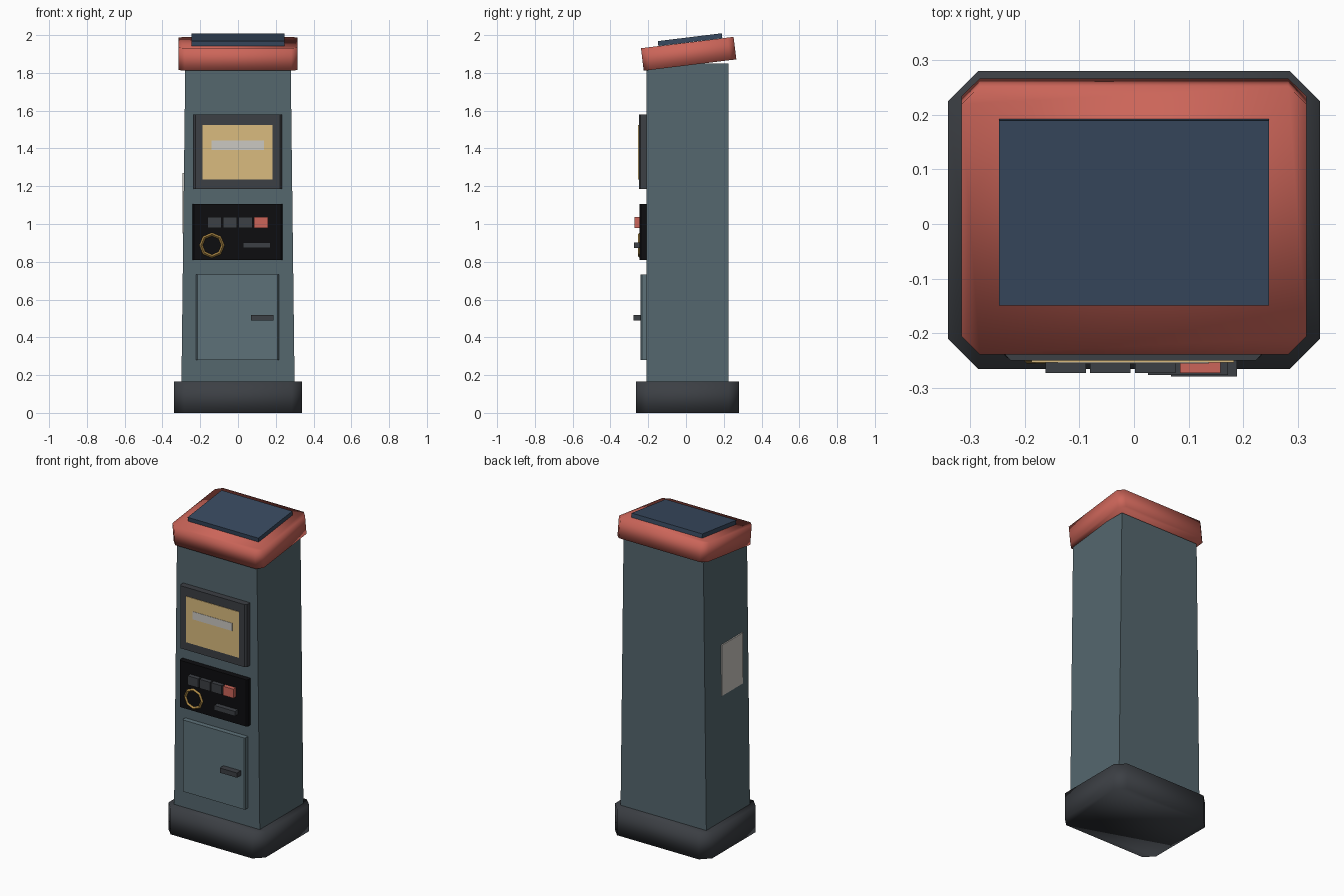
import bpy, bmesh, math
from mathutils import Matrix, Vector

if "Cube" in bpy.data.objects:
    bpy.data.objects.remove(bpy.data.objects["Cube"])


def material(name, rgb):
    m = bpy.data.materials.new(name)
    m.diffuse_color = (*rgb, 1)
    m.use_nodes = True
    m.node_tree.nodes["Principled BSDF"].inputs["Base Color"].default_value = m.diffuse_color
    return m


TEAL = material("teal", (0.09, 0.135, 0.155))
DOOR = material("door_teal", (0.11, 0.165, 0.19))
RED = material("red", (0.60, 0.13, 0.10))
DARK = material("charcoal", (0.045, 0.05, 0.058))
BLACK = material("black", (0.004, 0.004, 0.005))
NAVY = material("navy", (0.04, 0.068, 0.115))
GOLD = material("screen_gold", (0.70, 0.50, 0.21))
BRASS = material("brass", (0.42, 0.25, 0.06))
PALE = material("pale", (0.60, 0.58, 0.54))


def box(name, x, y, z, mat, corner=0, edge_axis=2, taper=1, tilt=0, smooth=False):
    """Box from min/max ranges; chamfers the edges parallel to edge_axis."""
    lo, hi = Vector((x[0], y[0], z[0])), Vector((x[1], y[1], z[1]))
    size, mid = hi - lo, (lo + hi) / 2
    bm = bmesh.new()
    bmesh.ops.create_cube(bm, size=1, matrix=Matrix.Diagonal((*size, 1)))
    for v in bm.verts:
        if v.co.z > 0:
            v.co.x *= taper
    if corner:
        edges = [e for e in bm.edges
                 if abs((e.verts[0].co - e.verts[1].co).normalized()[edge_axis]) > 0.9]
        bmesh.ops.bevel(bm, geom=edges, offset=corner, segments=1, affect='EDGES')
    for f in bm.faces:
        f.smooth = smooth
    me = bpy.data.meshes.new(name)
    bm.to_mesh(me)
    bm.free()
    ob = bpy.data.objects.new(name, me)
    ob.location = mid
    ob.rotation_euler.x = tilt
    me.materials.append(mat)
    bpy.context.collection.objects.link(ob)
    return ob


# plinth and tapered cabinet
box("base_plinth", (-0.34, 0.34), (-0.265, 0.28), (0, 0.165), DARK, corner=0.055, smooth=True)
box("cabinet_body", (-0.30, 0.30), (-0.21, 0.225), (0.12, 1.85), TEAL, taper=0.93)

# sloping cap with solar panel
TILT = math.radians(7)
box("sloped_cap", (-0.315, 0.315), (-0.233, 0.261), (1.841, 1.961), RED,
    corner=0.033, tilt=TILT, smooth=True)
box("solar_panel", (-0.247, 0.247), (-0.149, 0.192), (1.963, 1.989), NAVY, tilt=TILT)

# display
box("display_frame", (-0.235, 0.232), (-0.25, -0.20), (1.185, 1.58), DARK, corner=0.01)
box("display_screen", (-0.187, 0.183), (-0.253, -0.24), (1.235, 1.525), GOLD)
box("display_label", (-0.14, 0.137), (-0.255, -0.245), (1.393, 1.442), PALE)

# control panel, four buttons, coin ring and card slot
box("control_panel", (-0.24, 0.236), (-0.245, -0.20), (0.81, 1.105), BLACK, corner=0.008)
for i in range(4):
    cx = -0.125 + 0.082 * i
    box(f"button_{i + 1}", (cx - 0.037, cx + 0.037), (-0.272, -0.24), (0.98, 1.037),
        RED if i == 3 else DARK)
bpy.ops.mesh.primitive_torus_add(major_radius=0.058, minor_radius=0.009,
                                 major_segments=8, minor_segments=4,
                                 location=(-0.138, -0.246, 0.887),
                                 rotation=(math.pi / 2, 0, 0))
ring = bpy.context.object
ring.name = "coin_ring"
ring.data.materials.append(BRASS)
box("card_slot", (0.026, 0.172), (-0.276, -0.24), (0.872, 0.902), DARK)

# service door with handle
box("service_door", (-0.222, 0.217), (-0.241, -0.20), (0.28, 0.732), DOOR, corner=0.008)
box("door_handle", (0.068, 0.188), (-0.279, -0.235), (0.489, 0.519), DARK)

# information plate on the left side
box("side_plate", (-0.294, -0.27), (-0.15, 0.06), (0.95, 1.27), PALE)
